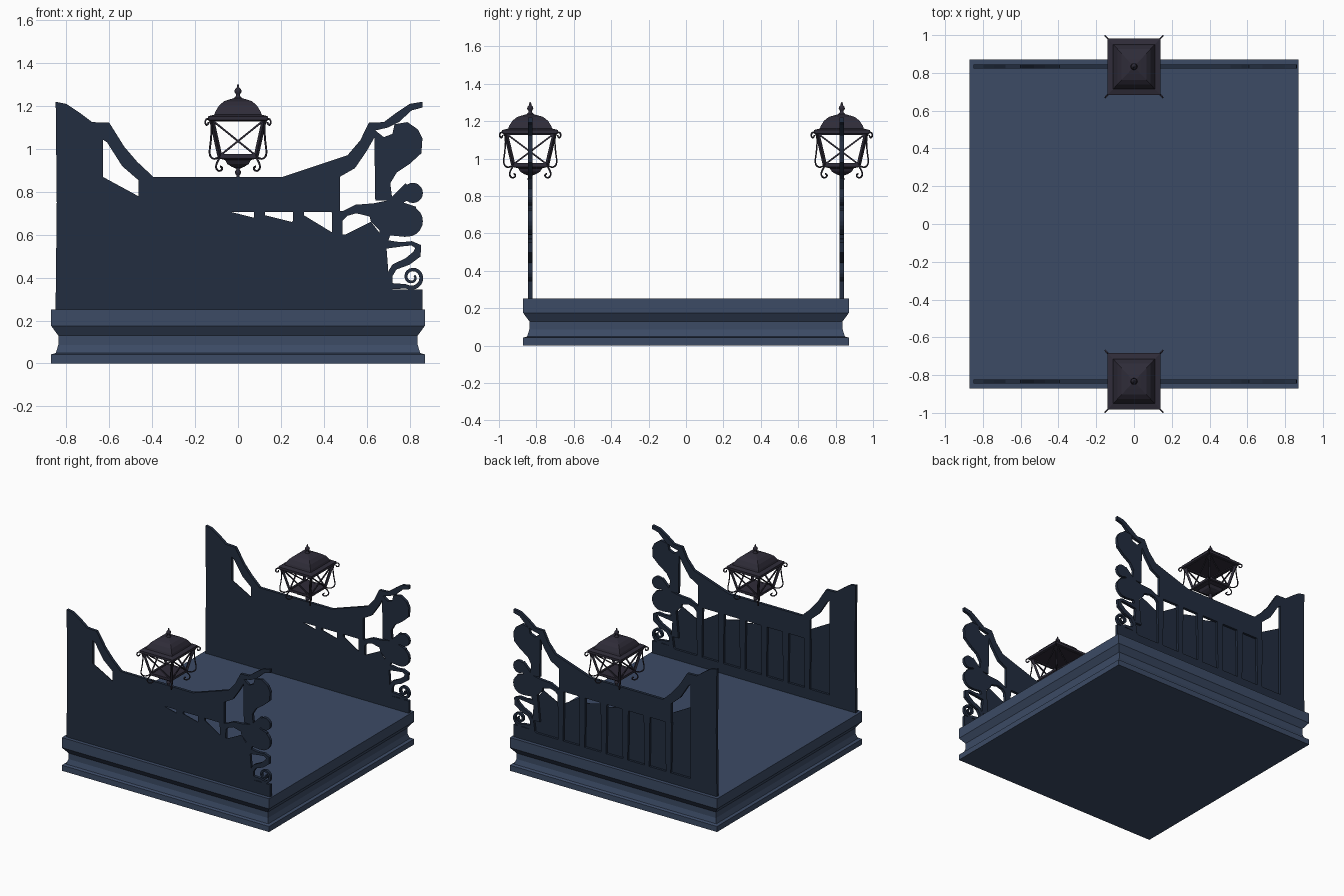
import bpy, bmesh, math
from mathutils import Vector

if "Cube" in bpy.data.objects:
    bpy.data.objects.remove(bpy.data.objects["Cube"])

def material(name, rgb):
    m = bpy.data.materials.new(name)
    m.diffuse_color = (*rgb, 1)
    m.use_nodes = True
    m.node_tree.nodes["Principled BSDF"].inputs["Base Color"].default_value = m.diffuse_color
    return m

BLUE = material("blue_paint", (0.045, 0.07, 0.13))
DARK = material("dark_blue_paint", (0.016, 0.026, 0.05))
IRON = material("lantern_iron", (0.028, 0.025, 0.04))

def finish(bm, name, mat, loc=(0, 0, 0)):
    bmesh.ops.recalc_face_normals(bm, faces=bm.faces)
    me = bpy.data.meshes.new(name)
    bm.to_mesh(me)
    bm.free()
    me.materials.append(mat)
    ob = bpy.data.objects.new(name, me)
    ob.location = loc
    bpy.context.collection.objects.link(ob)
    return ob

def stack(bm, profile, n=4, sy=1.0):
    """Closed stack of n-sided rings; radius is the half width when n = 4."""
    k = math.sqrt(2) if n == 4 else 1
    rings = []
    for r, z in profile:
        rings.append([bm.verts.new((r * k * math.cos(2 * math.pi * (i + .5) / n),
                                    sy * r * k * math.sin(2 * math.pi * (i + .5) / n), z))
                      for i in range(n)])
    for a, b in zip(rings, rings[1:]):
        for i in range(n):
            bm.faces.new((a[i], a[(i + 1) % n], b[(i + 1) % n], b[i]))
    bm.faces.new(rings[0])
    bm.faces.new(rings[-1])

def plate(bm, pts, y0=-0.011, y1=0.011):
    """Flat outline in x, z given a thickness in y."""
    f = bm.faces.new([bm.verts.new((x, y0, z)) for x, z in pts])
    ext = bmesh.ops.extrude_face_region(bm, geom=[f], use_keep_orig=True)
    for v in ext["geom"]:
        if isinstance(v, bmesh.types.BMVert):
            v.co.y = y1

def ribbon(bm, pts, widths):
    """Flat tapering band along a path."""
    left, right = [], []
    for i, p in enumerate(pts):
        d = Vector(pts[min(i + 1, len(pts) - 1)]) - Vector(pts[max(i - 1, 0)])
        n = Vector((-d.y, d.x)).normalized() * widths[i] / 2
        left.append(Vector(p) + n)
        right.append(Vector(p) - n)
    plate(bm, left + right[::-1])

def disk(bm, x, z, r, n=20):
    plate(bm, [(x + r * math.cos(2 * math.pi * i / n), z + r * math.sin(2 * math.pi * i / n))
               for i in range(n)])

def rod(bm, a, b, w):
    """Square bar between two points."""
    a, b = Vector(a), Vector(b)
    d = b - a
    m = d.to_track_quat('Z', 'Y').to_matrix().to_4x4()
    m.translation = (a + b) / 2
    for v in bmesh.ops.create_cube(bm, size=1)["verts"]:
        v.co = m @ Vector((v.co.x * w, v.co.y * w, v.co.z * d.length))

# moulded square base
bm = bmesh.new()
stack(bm, [(.871, 0), (.871, .042), (.85, .048), (.838, .085), (.838, .13), (.871, .175), (.871, .252)])
finish(bm, "base", BLUE)

def side_panel(name, y):
    bm = bmesh.new()
    # bottom rail and top rail
    plate(bm, [(-.85, .25), (.86, .25), (.86, .345), (.69, .345), (.67, .33), (-.85, .33)])
    plate(bm, [(-.465, .705), (.475, .705), (.475, .87), (-.465, .87)])
    # thin infill flush with the front
    plate(bm, [(-.64, .3), (.7, .3), (.7, .44), (.69, .57), (.62, .66), (.5, .6), (.44, .61),
               (.3, .695), (.25, .66), (.13, .69), (.07, .68), (-.05, .71), (-.465, .71),
               (-.465, .78), (-.64, .875)], -.011, -.006)
    # uprights
    for i in range(6):
        x = .463 - .181 * i
        plate(bm, [(x - .02, .3), (x + .02, .3), (x + .026, .71), (x - .026, .71)])
    # left end column and sloping rail
    plate(bm, [(-.85, .3), (-.79, .3), (-.63, .3), (-.63, 1.05), (-.60, 1.07), (-.60, 1.122),
               (-.68, 1.125), (-.74, 1.17), (-.80, 1.21), (-.85, 1.22), (-.845, .75)])
    plate(bm, [(-.64, 1.05), (-.61, 1.03), (-.54, .92), (-.465, .855), (-.395, .87),
               (-.47, .94), (-.53, 1.01), (-.60, 1.122)])
    # right sloping rail
    plate(bm, [(.21, .87), (.475, .87), (.545, .91), (.6, .99), (.64, 1.06), (.64, 1.122),
               (.61, 1.122), (.57, 1.04), (.51, .97)])
    # right crest
    plate(bm, [(.61, 1.122), (.68, 1.125), (.74, 1.17), (.80, 1.21), (.86, 1.22), (.86, 1.193),
               (.81, 1.18), (.75, 1.125), (.70, 1.10), (.635, 1.085)])
    # right leaves
    plate(bm, [(.635, 1.09), (.68, 1.055), (.72, 1.07), (.73, 1.115), (.79, 1.125), (.84, 1.09),
               (.86, 1.05), (.855, .98), (.8, .93), (.74, .89), (.71, .84), (.72, .76), (.64, .76)])
    plate(bm, [(.6, .74), (.7, .76), (.78, .84), (.84, .78), (.77, .75), (.83, .73), (.84, .62),
               (.78, .59), (.68, .6), (.62, .66)])
    plate(bm, [(.66, .62), (.71, .6), (.7, .57), (.8, .55), (.69, .535), (.7, .42), (.64, .42)])
    disk(bm, .815, .795, .047)
    disk(bm, .79, .663, .072)
    # right scrolls
    ribbon(bm, [(.47, .66), (.5, .70), (.55, .72), (.68, .71)], [.02, .03, .04, .08])
    ribbon(bm, [(.69, .56), (.76, .555), (.81, .56), (.84, .545), (.835, .51), (.79, .475),
                (.73, .45), (.705, .41), (.70, .34)], [.03, .02, .02, .03, .04, .035, .03, .03, .04])
    sp = [(.70, .36), (.74, .36)]
    for i in range(26):
        a = math.radians(235 + i * 21)
        r = .052 - .0016 * i
        sp.append((.812 + r * math.cos(a), .402 + r * math.sin(a)))
    ribbon(bm, sp, [.03, .026] + [.02 - .0004 * i for i in range(26)])
    finish(bm, name, DARK, (0, y, 0))

def tube(pts, r, name):
    cu = bpy.data.curves.new(name, 'CURVE')
    cu.dimensions = '3D'
    cu.bevel_depth, cu.bevel_resolution, cu.resolution_u = r, 1, 4
    for sx in (-1, 1):
        for sy in (-1, 1):
            s = cu.splines.new('NURBS')
            s.points.add(len(pts) - 1)
            for p, (h, z) in zip(s.points, pts):
                p.co = (sx * h, sy * h * SY, z, 1)
            s.use_endpoint_u, s.order_u = True, 3
    ob = bpy.data.objects.new(name, cu)
    bpy.context.collection.objects.link(ob)
    cu.materials.append(IRON)
    bpy.ops.object.select_all(action='DESELECT')
    ob.select_set(True)
    bpy.context.view_layer.objects.active = ob
    bpy.ops.object.convert(target='MESH')
    return bpy.context.object

SY = 1.07

def lantern(tag, y):
    # roof
    bm = bmesh.new()
    stack(bm, [(.125, 1.128), (.14, 1.134), (.14, 1.152), (.11, 1.16), (.105, 1.175), (.088, 1.203),
               (.065, 1.222), (.035, 1.232), (.014, 1.238)], 4, SY)
    # tray and tapered underside
    stack(bm, [(.012, .91), (.03, .917), (.05, .93), (.06, .948), (.088, .955), (.092, .972),
               (.08, .975)], 4, SY)
    # corner bars, edge bars and crossed braces
    top, bot = (.122, 1.135), (.085, .968)
    for i in range(4):
        def corner(k, lvl):
            sx, sy = ((1, 1), (-1, 1), (-1, -1), (1, -1))[k % 4]
            return (sx * lvl[0], sy * lvl[0] * SY, lvl[1])
        rod(bm, corner(i, bot), corner(i, top), .016)
        rod(bm, corner(i, top), corner(i + 1, top), .016)
        rod(bm, corner(i, bot), corner(i + 1, bot), .016)
        rod(bm, corner(i, bot), corner(i + 1, top), .008)
        rod(bm, corner(i + 1, bot), corner(i, top), .008)
    finish(bm, "lantern_frame_" + tag, IRON, (0, y, 0))
    # finials above and below
    bm = bmesh.new()
    stack(bm, [(.014, 1.232), (.018, 1.24), (.009, 1.247), (.011, 1.257), (.017, 1.266),
               (.015, 1.278), (.006, 1.286), (.006, 1.293), (.002, 1.303)], 12)
    stack(bm, [(.002, .858), (.009, .866), (.007, .876), (.014, .886), (.014, .896),
               (.008, .903), (.016, .915)], 12)
    ob = finish(bm, "lantern_finials_" + tag, IRON, (0, y, 0))
    for p in ob.data.polygons:
        p.use_smooth = True
    # corner scrollwork
    ob = tube([(.138, 1.125), (.138, 1.115), (.148, 1.11), (.154, 1.125), (.148, 1.141), (.132, 1.138),
               (.122, 1.11), (.126, 1.04), (.134, .985), (.128, .96), (.105, .95), (.085, .965)],
              .0045, "lantern_scrolls_" + tag)
    ob.location.y = y
    ob = tube([(.082, .918), (.074, .915), (.074, .902), (.09, .895), (.104, .91), (.1, .935),
               (.085, .96)], .0045, "lantern_lower_scrolls_" + tag)
    ob.location.y = y

for tag, y in (("front", -.833), ("back", .833)):
    side_panel("side_panel_" + tag, y)
    lantern(tag, y)
